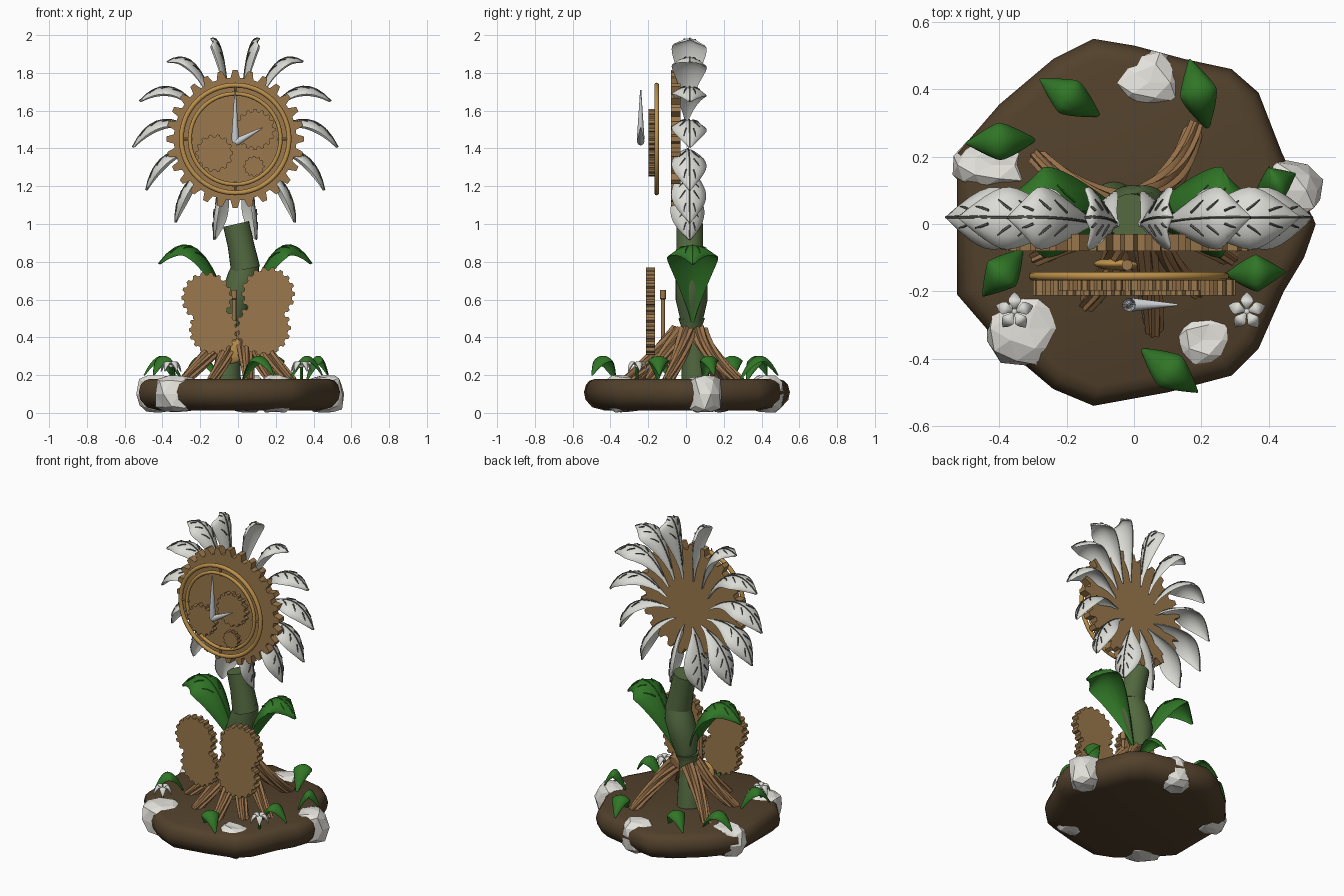
import bpy, bmesh, math, random
from mathutils import Vector as V

random.seed(4)
if "Cube" in bpy.data.objects:
    bpy.data.objects.remove(bpy.data.objects["Cube"], do_unlink=True)


def material(name, rgb):
    m = bpy.data.materials.new(name)
    m.use_nodes = True
    m.diffuse_color = (*rgb, 1)
    m.node_tree.nodes["Principled BSDF"].inputs["Base Color"].default_value = (*rgb, 1)
    return m


DIRT = material("dirt brown", (.085, .053, .025))
SNOW = material("snow white", (.78, .76, .71))
BRONZE = material("bronze", (.33, .19, .075))
GOLD = material("gold", (.5, .28, .07))
ROOT = material("root brown", (.32, .17, .07))
STEM = material("stem green", (.085, .14, .05))
LEAF = material("leaf green", (.03, .18, .02))
PETAL = material("petal white", (.72, .72, .68))
SILVER = material("silver", (.62, .64, .66))
VEIN = material("vein grey", (.12, .12, .11))


def finish(bm, name, mat, angle=40):
    """Turn a bmesh into an object; edges sharper than angle stay hard."""
    bmesh.ops.recalc_face_normals(bm, faces=bm.faces)
    for f in bm.faces:
        f.smooth = angle > 0
    for e in bm.edges:
        e.smooth = e.calc_face_angle(0) < math.radians(angle)
    me = bpy.data.meshes.new(name)
    bm.to_mesh(me)
    bm.free()
    me.materials.append(mat)
    ob = bpy.data.objects.new(name, me)
    bpy.context.collection.objects.link(ob)
    return ob


def bridge(bm, rings, caps=True):
    n = len(rings[0])
    for a, b in zip(rings, rings[1:]):
        for i in range(n):
            j = (i + 1) % n
            bm.faces.new((a[i], a[j], b[j], b[i]))
    if caps:
        bm.faces.new(rings[0])
        bm.faces.new(rings[-1])


def bezier(a, b, c, t):
    return a * (1 - t) ** 2 + b * 2 * t * (1 - t) + c * t * t


def tube(bm, pts, radii, sides=16, ribs=0, twist=0):
    """Sweep a round or ribbed section along points."""
    d = pts[-1] - pts[0]
    ref = V((1, 0, 0)) if abs(d.y) > abs(d.x) else V((0, 1, 0))
    rings = []
    for k, p in enumerate(pts):
        t = (pts[min(k + 1, len(pts) - 1)] - pts[max(k - 1, 0)]).normalized()
        a = t.cross(ref).normalized()
        b = t.cross(a)
        ring = []
        for i in range(sides):
            u = math.tau * i / sides
            r = radii[k] * (1 + .16 * math.cos(ribs * u) if ribs else 1)
            u += twist * k / len(pts)
            ring.append(bm.verts.new(p + (a * math.cos(u) + b * math.sin(u)) * r))
        rings.append(ring)
    bridge(bm, rings)


def blade(name, base, ctrl, tip, width, sag, mat, skew=1.2, vein=None, steps=12):
    """Arched leaf whose edges droop from the midrib, with optional raised veins."""
    base, ctrl, tip = V(base), V(ctrl), V(tip)
    out = ctrl - (base + tip) / 2
    side = (tip - base).cross(out).normalized()

    def point(t, s, lift=0):
        tan = (ctrl - base) * (1 - t) + (tip - ctrl) * t
        n = side.cross(tan).normalized()
        n = n if n.dot(out) > 0 else -n
        w = max(math.sin(math.pi * t ** skew), .03) ** .85
        return bezier(base, ctrl, tip, t) + side * s * w * width + n * (lift - sag * w * s * s)

    bm = bmesh.new()
    across = [-1, -.6, -.25, 0, .25, .6, 1]
    rows = []
    for i in range(steps + 1):
        t = i / steps
        rows.append([bm.verts.new(point(t, s)) for s in across]
                    + [bm.verts.new(point(t, s, -.006)) for s in reversed(across)])
    bridge(bm, rows)
    finish(bm, name, mat, 60)
    if vein:
        bm = bmesh.new()
        tube(bm, [point(i / 10, 0, .001) for i in range(1, 11)], [.004] * 10, 5)
        for t in (.4, .58, .76):
            for s in (-1, 1):
                tube(bm, [point(t, s * .25, .002), point(t + .06, s * .42, .002),
                          point(t + .11, s * .6, .003)], [.004, .004, .002], 5)
        finish(bm, name + "_veins", vein)


def gear(name, x, z, y0, y1, r, teeth, mat, depth=.13):
    bm = bmesh.new()
    rings = []
    for y in (y0, y1):
        ring = []
        for i in range(teeth):
            for f, k in ((-.34, 1 - depth), (-.16, 1), (.16, 1), (.34, 1 - depth)):
                u = math.tau * (i + f) / teeth
                ring.append(bm.verts.new((x + r * k * math.cos(u), y, z + r * k * math.sin(u))))
        rings.append(ring)
    bridge(bm, rings)
    return finish(bm, name, mat, 20)


def ball(name, c, size, mat, jitter=0, sub=2, flat_top=0):
    bm = bmesh.new()
    bmesh.ops.create_icosphere(bm, subdivisions=sub, radius=1)
    for v in bm.verts:
        v.co *= 1 + random.uniform(-jitter, jitter)
        if flat_top:
            v.co.z = max(-1, min(1, v.co.z * 1.5)) * random.uniform(flat_top, 1)
        v.co = V(c) + V([a * b for a, b in zip(v.co, size)])
    return finish(bm, name, mat, 0 if jitter else 60)


# Earth mound
outline = [(-.12, .55), (0, .53), (.15, .49), (.29, .46), (.37, .39), (.44, .21), (.54, 0),
           (.505, -.1), (.445, -.2), (.37, -.37), (.29, -.45), (.1, -.5), (-.12, -.54),
           (-.24, -.49), (-.4, -.355), (-.525, -.21), (-.525, .21), (-.4, .355), (-.24, .49)]
bm = bmesh.new()
bridge(bm, [[bm.verts.new((x * s, y * s, z)) for x, y in outline] for z, s in
            ((.013, .8), (.03, .92), (.07, .985), (.11, 1), (.15, .98), (.17, .945), (.18, .89))])
finish(bm, "earth_mound", DIRT, 45)

# Snow patches wrapping the mound
for i, (x, y, a, b) in enumerate([(.045, .42, .11, .1), (-.42, .175, .115, .085), (-.315, -.31, .13, .12),
                                  (.205, -.345, .105, .09), (.455, .1, .105, .095)]):
    ball(f"snow_patch_{i + 1}", (x, y, .1), (a, b, .1), SNOW, .1, 2, .86)

# Ribbed roots
for i, (x, y, bend) in enumerate([(.06, -.32, .02), (-.29, -.1, -.03), (.29, -.1, .03), (-.29, .2, .03),
                                  (.18, .29, -.05), (-.14, -.24, .02), (.19, -.2, -.02)]):
    d = V((x, y, 0)).normalized()
    a, c = d * .055 + V((0, .02, .43)), V((x, y, .165))
    b = V((x * .5 - d.y * bend, y * .5 + d.x * bend, .3))
    n = 9
    bm = bmesh.new()
    tube(bm, [bezier(a, b, c, k / n) for k in range(n + 1)],
         [.045 - .02 * k / n for k in range(n + 1)], 32, 8, 1.2)
    finish(bm, f"root_{i + 1}", ROOT, 60)

# Stem in three jointed sections
for name, pts, radii in [
    ("stem_upper", [(-.01, .02, 1), (.015, .02, .89), (.04, .02, .76)], [.07, .07, .078]),
    ("stem_middle", [(.05, .02, .82), (.03, .03, .72), (-.01, .03, .6), (-.03, .03, .45)],
     [.06, .085, .085, .05]),
    ("stem_lower", [(-.03, .03, .5), (-.035, .03, .44), (-.05, .04, .36), (-.06, .05, .18)],
     [.07, .05, .06, .075])]:
    bm = bmesh.new()
    tube(bm, [V(p) for p in pts], radii, 24)
    finish(bm, name, STEM, 50)

# Large stem leaves
for name, s, reach in (("left_leaf", 1, .39), ("right_leaf", -1, .42)):
    blade(name, (s * .03, .035, .48), (s * .2, .035, 1.09), (s * reach, .035, .79),
          .135, .06, LEAF, 1.1, LEAF, 16)

# Small leaves round the mound: inner end, outer end
for i, (x0, y0, x1, y1) in enumerate([(-.1, .32, -.28, .43), (.22, .28, .165, .49), (-.29, .25, -.5, .24),
                                      (-.33, -.075, -.45, -.215), (.02, -.37, .19, -.5),
                                      (.27, -.15, .45, -.142), (.36, .09, .48, .15)]):
    blade(f"ground_leaf_{i + 1}", (x0, y0, .17), ((x0 + x1) / 2, (y0 + y1) / 2, .42),
          (x1, y1, .2), .055, .025, LEAF, 1)

# Small ground flowers
for name, x in (("left", .335), ("right", -.355)):
    c = V((x, -.26, .25))
    bm = bmesh.new()
    tube(bm, [V((x, -.26, .17)), c], [.008, .008], 8)
    finish(bm, name + "_flower_stalk", LEAF)
    ball(name + "_flower_centre", c, (.012, .012, .012), PETAL)
    for k in range(5):
        u = math.tau * k / 5 + .3
        d = V((math.cos(u), math.sin(u), 0))
        blade(f"{name}_flower_petal_{k + 1}", c, c + d * .04 + V((0, 0, .06)),
              c + d * .058 - V((0, 0, .03)), .019, .006, PETAL, 1.1, None, 6)

# Flower head disc and drooping petals
CX, CZ = -.015, 1.45
gear("flower_disc", CX, CZ, -.08, -.03, .365, 28, BRONZE, .11)
for s, word in ((1, "left"), (-1, "right")):
    for k in range(7):
        a = math.radians(90 - (k + .5) * 180 / 7)

        def polar(r, u, y):
            return CX + s * r * math.cos(u), y, CZ + r * math.sin(u)

        ca, sa = math.cos(a), math.sin(a)
        blade(f"{word}_petal_{k + 1}", polar(.15, a, .0),
              polar(.47 + .11 * sa, a + .48 * ca + .02, .025), polar(.545, a - .08 * ca, .02),
              .093, .04, PETAL, 1.35, VEIN)

# Clock rings with quarter marks
for name, r, w in (("outer_ring", .285, .013), ("inner_ring", .24, .011)):
    bpy.ops.mesh.primitive_torus_add(major_segments=64, minor_segments=10, major_radius=r, minor_radius=w,
                                     location=(CX, -.155, CZ), rotation=(math.pi / 2, 0, 0))
    ring = bpy.context.object
    ring.name = name
    ring.data.materials.append(GOLD)
    bpy.ops.object.shade_smooth()
for k in range(4):
    d = V((math.cos(k * math.pi / 2), 0, math.sin(k * math.pi / 2)))
    o = V((CX, -.155, CZ))
    bm = bmesh.new()
    tube(bm, [o + d * .225, o + d * .29], [.007, .007], 8)
    finish(bm, f"quarter_mark_{k + 1}", GOLD)

# Clockwork gears on the face and beside the stem
for i, (x, z, r, n) in enumerate([(.09, 1.5, .108, 16), (-.125, 1.375, .1, 14), (.085, 1.305, .055, 12)]):
    gear(f"clock_gear_{i + 1}", x, z, -.198, -.165, r, n, BRONZE)
for i, (x, z, r, n) in enumerate([(-.165, .61, .135, 18), (-.13, .44, .13, 18),
                                  (.16, .63, .142, 18), (.135, .45, .145, 18)]):
    gear(f"lower_gear_{i + 1}", x, z, -.213, -.165, r, n, BRONZE, .1)

# Clock hands
hub = V((CX, -.24, 1.43))
for name, tip in (("minute_hand", V((CX, -.24, 1.71))), ("hour_hand", V((.13, -.24, 1.51)))):
    bm = bmesh.new()
    tube(bm, [hub, hub.lerp(tip, .08), tip], [.016, .02, .003], 12)
    finish(bm, name, SILVER)

# Post with cap and the gold plate at its foot
bm = bmesh.new()
tube(bm, [V((-.02, -.122, z)) for z in (.3, .6, .605, .65)], [.011, .011, .016, .016], 12)
finish(bm, "post", BRONZE)
ball("gold_plate", (-.04, -.118, .33), (.08, .02, .07), GOLD, 0, 3)
